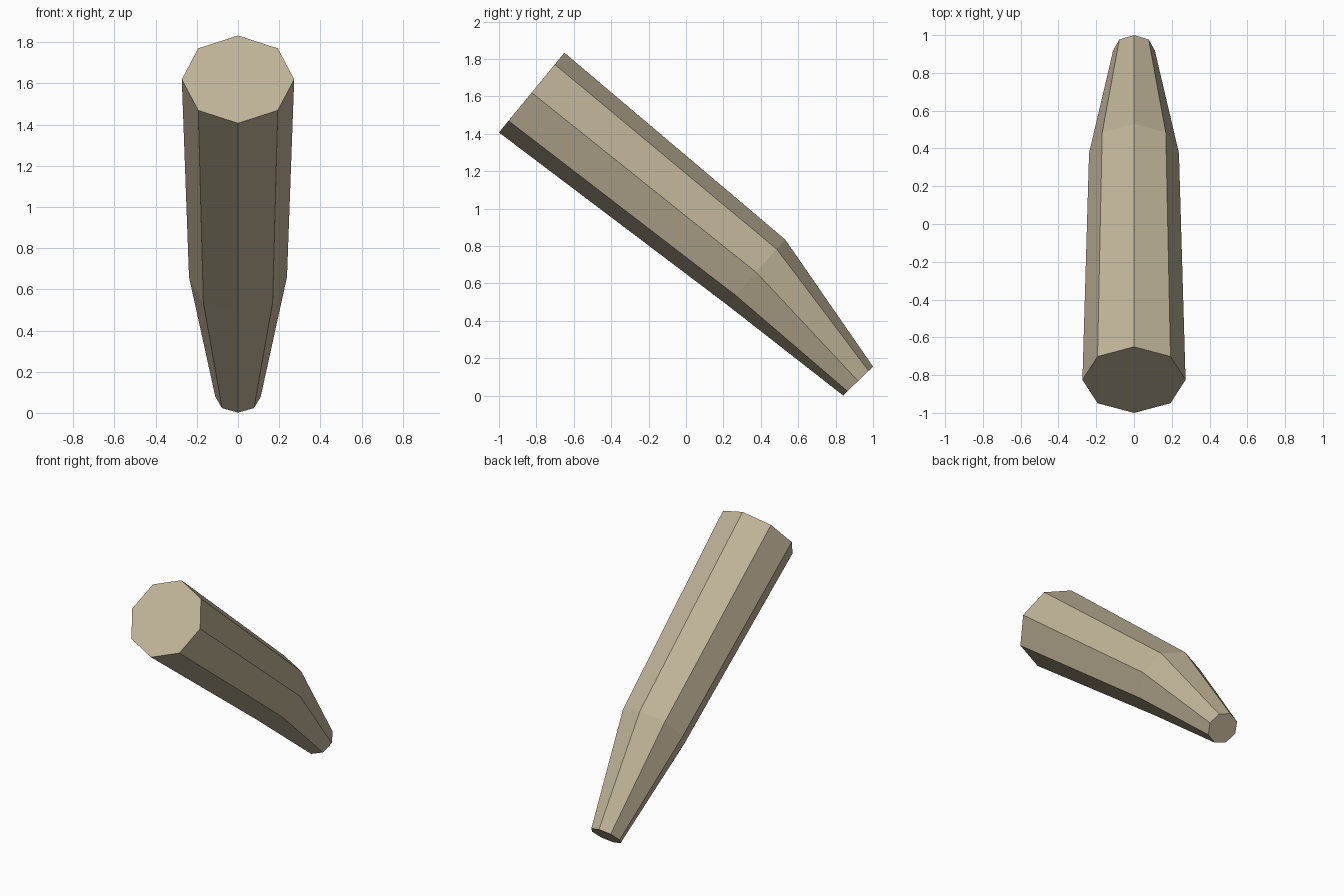
import bpy, bmesh, math
from mathutils import Vector

if "Cube" in bpy.data.objects:
    bpy.data.objects.remove(bpy.data.objects["Cube"])

SIDES = 8

# Colour
sand = bpy.data.materials.new("sandy_beige")
sand.diffuse_color = (0.53, 0.46, 0.315, 1.0)
sand.use_nodes = True
sand.node_tree.nodes["Principled BSDF"].inputs["Base Color"].default_value = sand.diffuse_color

# Cross-sections: centre (y, z), half-width in x, tilted half-height (y, z)
sections = [
    ((-0.825, 1.62), 0.273, (0.175, 0.213)),
    ((0.375, 0.66), 0.238, (0.155, 0.175)),
    ((0.92, 0.078), 0.11, (0.08, 0.077)),
]

bm = bmesh.new()

# Octagonal rings with a corner at the top
rings = []
for (cy, cz), half_x, (hy, hz) in sections:
    centre, up, side = Vector((0, cy, cz)), Vector((0, hy, hz)), Vector((half_x, 0, 0))
    ring = []
    for i in range(SIDES):
        a = 2 * math.pi * i / SIDES
        ring.append(bm.verts.new(centre + up * math.cos(a) + side * math.sin(a)))
    rings.append(ring)

# Flat side panels between neighbouring rings
for r0, r1 in zip(rings, rings[1:]):
    for i in range(SIDES):
        j = (i + 1) % SIDES
        bm.faces.new((r0[i], r0[j], r1[j], r1[i]))

# Wide upper cap and narrow lower cap
bm.faces.new(rings[0])
bm.faces.new(rings[-1])
bmesh.ops.recalc_face_normals(bm, faces=bm.faces)

mesh = bpy.data.meshes.new("tapered_shaft")
bm.to_mesh(mesh)
bm.free()
mesh.materials.append(sand)
bpy.context.collection.objects.link(bpy.data.objects.new("tapered_shaft", mesh))
